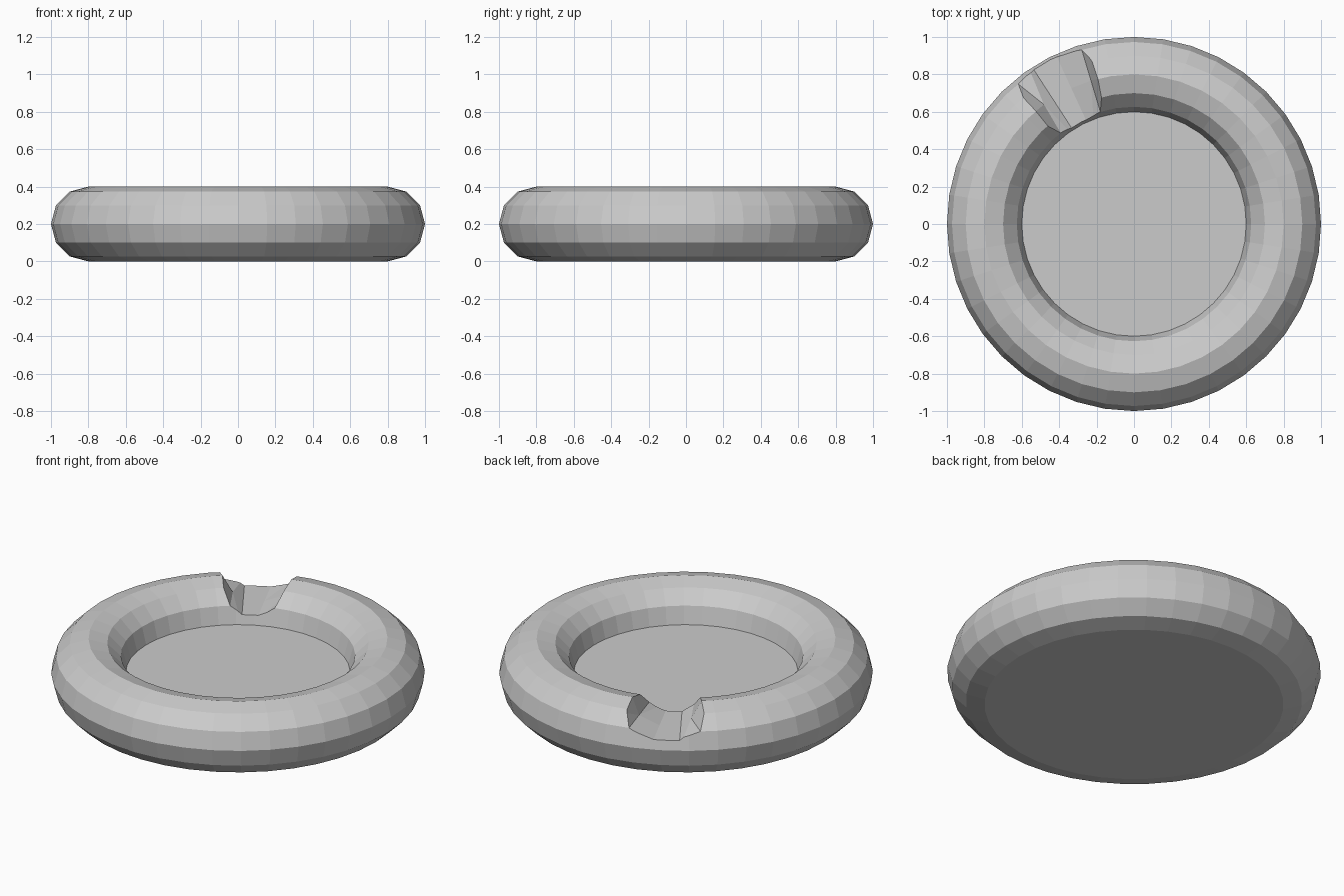
import bpy, bmesh, math

if "Cube" in bpy.data.objects:
    bpy.data.objects.remove(bpy.data.objects["Cube"])

SEGS = 40


def make_object(name, bm):
    bmesh.ops.recalc_face_normals(bm, faces=bm.faces)
    mesh = bpy.data.meshes.new(name)
    bm.to_mesh(mesh)
    bm.free()
    obj = bpy.data.objects.new(name, mesh)
    bpy.context.collection.objects.link(obj)
    return obj


def loft(bm, rings, closed):
    """Join rings of vertices with quads; cap the ends of the stack."""
    n = len(rings[0])
    for a, b in zip(rings, rings[1:]):
        for i in range(n):
            j = (i + 1) % n
            bm.faces.new((a[i], a[j], b[j], b[i]))
    if closed:
        bm.faces.new(rings[0])
        bm.faces.new(rings[-1])


def polar(r, deg, z):
    t = math.radians(deg)
    return (r * math.cos(t), r * math.sin(t), z)


# dish: round rim with flat underside and recessed floor
bm = bmesh.new()
profile = [(0.8 + 0.2 * math.cos(math.radians(a)), 0.2 + 0.2 * math.sin(math.radians(a)))
           for a in range(-90, 181, 30)]
loft(bm, [[bm.verts.new(polar(r, 360 * i / SEGS, z)) for i in range(SEGS)]
          for r, z in profile], True)
dish = make_object("dish", bm)

# notch cutter: tapered trough pointing at the centre, slightly pinched on one side
bm = bmesh.new()
rings = []
for r, pinch in [(0.5, 131), (0.8, 127), (1.1, 131)]:
    section = [(102.6, 0.45), (106.7, 0.3), (114.8, 0.253),
               (123, 0.253), (pinch, 0.3), (133, 0.45)]
    rings.append([bm.verts.new(polar(r, a, z)) for a, z in section])
loft(bm, rings, True)
bmesh.ops.triangulate(bm, faces=bm.faces)
cutter = make_object("notch_cutter", bm)
cutter.hide_render = True

cut = dish.modifiers.new("notch", 'BOOLEAN')
cut.operation = 'DIFFERENCE'
cut.solver = 'EXACT'
cut.object = cutter

# apply the cut and discard the cutter
bpy.context.view_layer.objects.active = dish
dish.select_set(True)
bpy.ops.object.modifier_apply(modifier=cut.name)
bpy.data.objects.remove(cutter)
